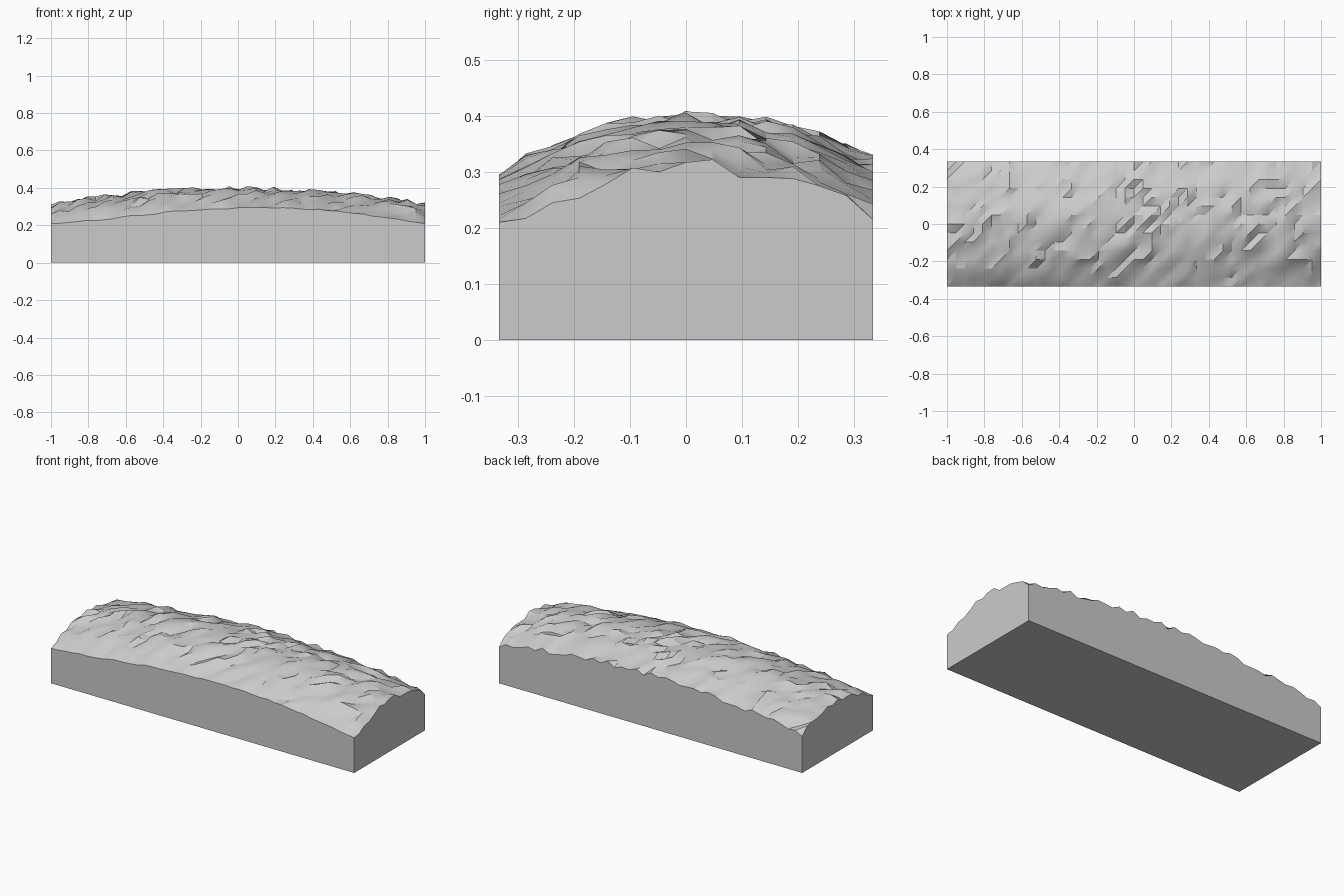
import bpy, bmesh, math, random

if "Cube" in bpy.data.objects:
    bpy.data.objects.remove(bpy.data.objects["Cube"])

random.seed(7)
NX, NY = 42, 14          # cells along and across the mound
LENGTH, WIDTH = 2.0, 2 / 3
ROUGH = 0.016            # height of the surface bumps

# Measured edge profiles, evenly spaced along each edge
FRONT = [.21, .215, .225, .23, .25, .25, .27, .275, .285, .285, .295,
         .298, .295, .29, .285, .28, .265, .255, .24, .225, .21]
RIGHT = [.21, .217, .245, .253, .278, .307, .30, .317, .322,
         .29, .29, .288, .275, .258, .215]


def height(i, j):
    """Shallow dome with random bumps; the front and right edges follow profiles."""
    x = LENGTH * (i / NX - 0.5)
    y = WIDTH * (j / NY - 0.5)
    bump = random.uniform(-ROUGH, ROUGH)
    if i == NX:
        return RIGHT[j]
    if j == 0:
        a, b = FRONT[i // 2], FRONT[min(i // 2 + 1, 20)] if i < 42 else FRONT[20]
        t = i / NX * 20
        k = min(int(t), 19)
        a, b = FRONT[k], FRONT[k + 1]
        return a + (b - a) * (t - k) + bump * 0.2
    return 0.395 - 0.085 * x * x - 0.09 * ((y - 0.02) / (WIDTH / 2)) ** 2 + bump


# Bumpy top surface, each cell split along the same diagonal
bm = bmesh.new()
grid = [[bm.verts.new((LENGTH * (i / NX - 0.5), WIDTH * (j / NY - 0.5), height(i, j)))
         for j in range(NY + 1)] for i in range(NX + 1)]
for i in range(NX):
    for j in range(NY):
        a, b = grid[i][j], grid[i + 1][j]
        c, d = grid[i + 1][j + 1], grid[i][j + 1]
        bm.faces.new((a, b, c))
        bm.faces.new((a, c, d))

# Straight walls and flat underside
rim = [e for e in bm.edges if e.is_boundary]
result = bmesh.ops.extrude_edge_only(bm, edges=rim)["geom"]
for v in result:
    if isinstance(v, bmesh.types.BMVert):
        v.co.z = 0
base_edges = [e for e in bm.edges if e.is_boundary]
bmesh.ops.contextual_create(bm, geom=base_edges)
bmesh.ops.recalc_face_normals(bm, faces=bm.faces[:])

mesh = bpy.data.meshes.new("ground_mound")
bm.to_mesh(mesh)
bm.free()
mound = bpy.data.objects.new("ground_mound", mesh)
bpy.context.collection.objects.link(mound)

# One plain grey for the whole block
grey = bpy.data.materials.new("light_grey")
grey.diffuse_color = (0.6, 0.6, 0.6, 1)
grey.use_nodes = True
grey.node_tree.nodes["Principled BSDF"].inputs["Base Color"].default_value = grey.diffuse_color
mesh.materials.append(grey)

# Smooth bumps with sharp ridges and corners
bpy.context.view_layer.objects.active = mound
mound.select_set(True)
bpy.ops.object.shade_smooth_by_angle(angle=math.radians(30))
